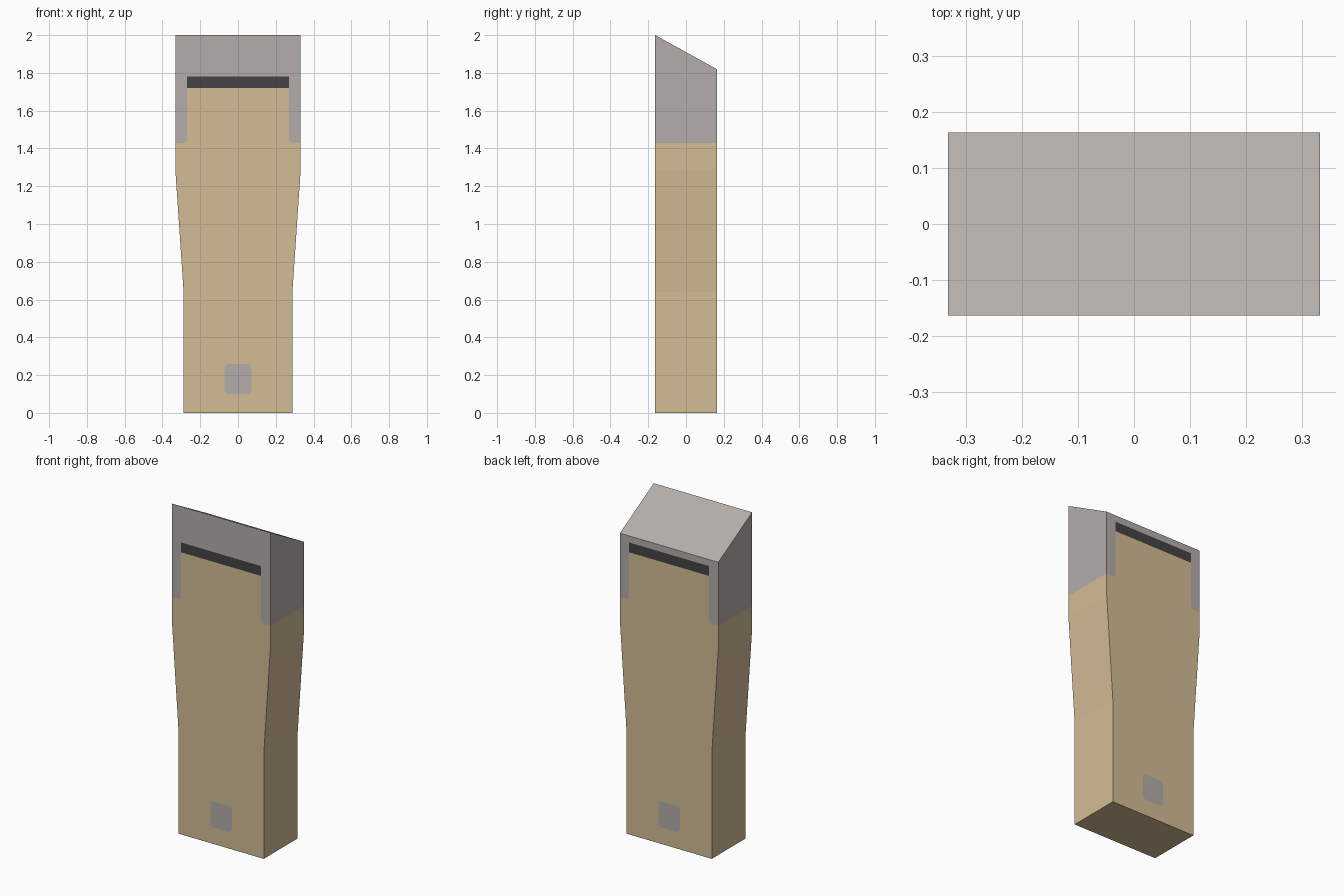
import bpy, bmesh
from mathutils import Vector

if "Cube" in bpy.data.objects:
    bpy.data.objects.remove(bpy.data.objects["Cube"])

D = 0.163            # half depth
IN = 0.27            # half width of the tan panel / slot
LEG, SLOT_LO, SLOT_HI = 1.43, 1.72, 1.78
SQ, SQ_Z, SQ_H, C = 0.072, 0.18, 0.08, 0.014   # small square badge, corner cut


def material(name, rgb):
    m = bpy.data.materials.new(name)
    lin = [((c / 255 + 0.055) / 1.055) ** 2.4 for c in rgb]
    m.diffuse_color = (*lin, 1)
    m.use_nodes = True
    m.node_tree.nodes["Principled BSDF"].inputs["Base Color"].default_value = m.diffuse_color
    return m


mats = [material("tan", (211, 188, 150)),
        material("warm grey", (180, 174, 170)),
        material("dark slot", (67, 67, 67))]

# bin shell: side outline mirrored, extruded in depth, top sloping backwards
half = [(0.288, 0), (0.288, 0.64), (0.332, 1.29), (0.332, 2.0)]
outline = half + [(-x, z) for x, z in reversed(half)]
bm = bmesh.new()
rings = []
for y in (-D, D):
    rings.append([bm.verts.new((x, y, 1.82 if z == 2 and y > 0 else z))
                  for x, z in outline])
bm.faces.new(rings[0])
bm.faces.new(rings[1][::-1])
n = len(outline)
for i in range(n):
    j = (i + 1) % n
    bm.faces.new((rings[0][i], rings[1][i], rings[1][j], rings[0][j]))
bmesh.ops.recalc_face_normals(bm, faces=bm.faces[:])


def cut(co, no, test=lambda f: True):
    """Slice the faces passing the test along a plane."""
    bm.normal_update()
    faces = [f for f in bm.faces if test(f)]
    geom = set(faces)
    for f in faces:
        geom.update(f.edges)
        geom.update(f.verts)
    bmesh.ops.bisect_plane(bm, geom=list(geom), dist=1e-5,
                           plane_co=co, plane_no=no)


def flat(f):
    return abs(f.normal.y) > 0.9


# colour boundaries
cut((0, 0, LEG), (0, 0, 1))
for z in (SQ_Z - SQ_H, SQ_Z + SQ_H, SLOT_LO, SLOT_HI):
    cut((0, 0, z), (0, 0, 1), flat)
for x in (-IN, IN):
    cut((x, 0, 0), (1, 0, 0), lambda f: flat(f) and f.calc_center_median().z > LEG)


def in_square(f):
    c = f.calc_center_median()
    return flat(f) and abs(c.z - SQ_Z) < SQ_H


for x in (-SQ, SQ):
    cut((x, 0, 0), (1, 0, 0), in_square)

# clipped corners of the badge and of the hood's legs
for sx in (-1, 1):
    for sz in (-1, 1):
        cut((sx * (SQ - C), 0, SQ_Z + sz * SQ_H), (sx, 0, sz),
            lambda f: in_square(f) and abs(f.calc_center_median().x) < SQ)
    cut((sx * (IN + C), 0, LEG), (sx, 0, 1),
        lambda f: flat(f) and LEG < f.calc_center_median().z < SLOT_LO
        and sx * f.calc_center_median().x > IN)

# colour by position
for f in bm.faces:
    c = f.calc_center_median()
    ax, dz = abs(c.x), abs(c.z - SQ_Z)
    if not flat(f):
        f.material_index = 1 if c.z > LEG else 0
    elif c.z > SLOT_HI:
        f.material_index = 1
    elif c.z > LEG and ax > IN:
        f.material_index = 1 if (ax - IN) + (c.z - LEG) > C else 0
    elif c.z > SLOT_LO:
        f.material_index = 2
    elif ax < SQ and dz < SQ_H and ax + dz < SQ + SQ_H - C:
        f.material_index = 1

bmesh.ops.triangulate(bm, faces=[f for f in bm.faces if len(f.verts) > 4])
me = bpy.data.meshes.new("bin_shell")
bm.to_mesh(me)
bm.free()
for m in mats:
    me.materials.append(m)
ob = bpy.data.objects.new("bin_shell", me)
bpy.context.collection.objects.link(ob)
